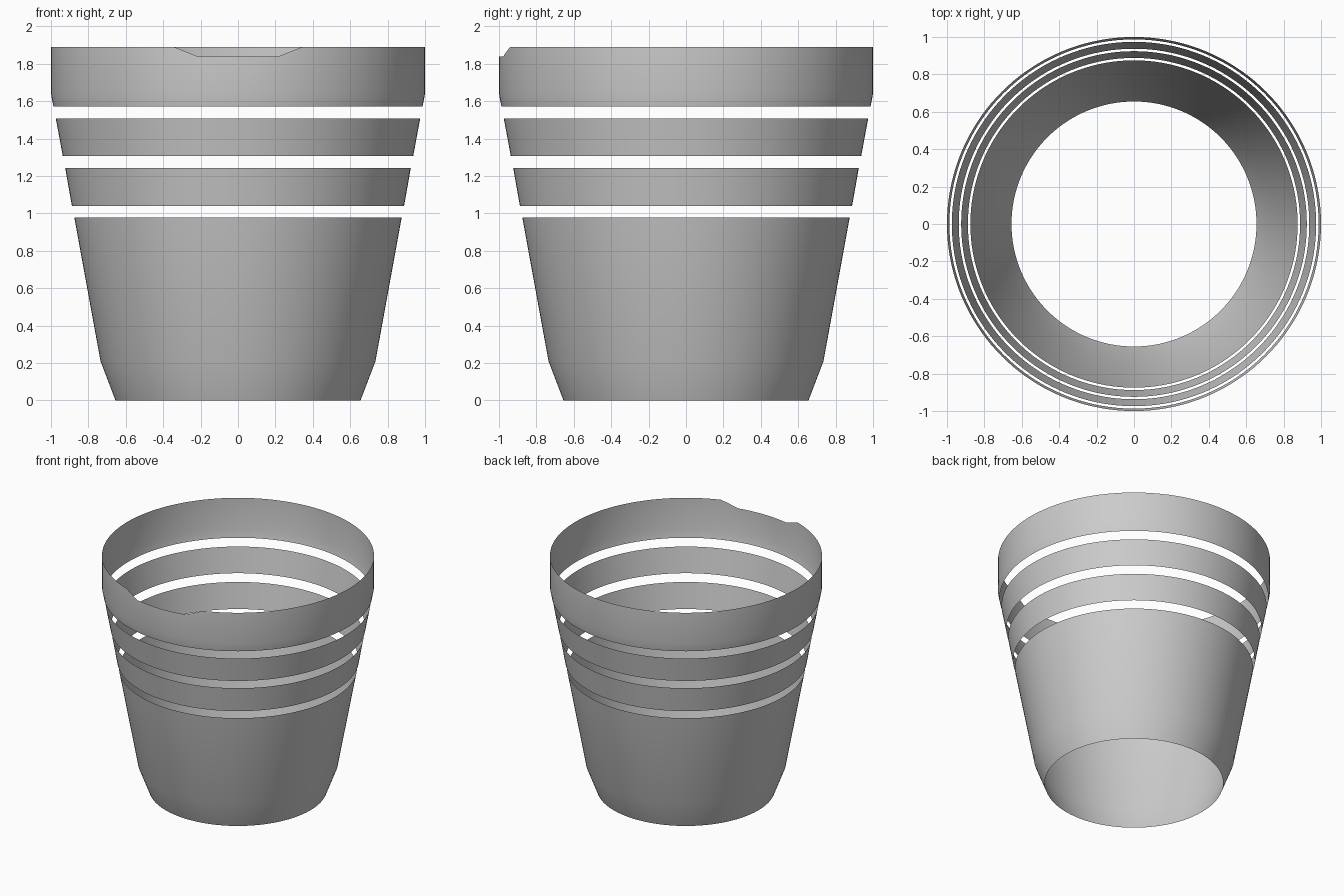
import bpy
import bmesh
from math import sin, cos, radians

if "Cube" in bpy.data.objects:
    bpy.data.objects.remove(bpy.data.objects["Cube"], do_unlink=True)

SEGMENTS = 144
NOTCH_OUTER, NOTCH_INNER, NOTCH_DEPTH = 20.0, 12.5, 0.05

# Plain grey for the whole shell
grey = bpy.data.materials.new("plain_grey")
grey.use_nodes = True
colour = (0.6, 0.6, 0.6, 1)
grey.diffuse_color = colour
grey.node_tree.nodes["Principled BSDF"].inputs["Base Color"].default_value = colour


def notch_drop(angle):
    """Depth of the shallow front notch at an angle from the front."""
    t = (NOTCH_OUTER - abs(angle)) / (NOTCH_OUTER - NOTCH_INNER)
    return NOTCH_DEPTH * min(max(t, 0), 1)


def lathe(name, profile, notched=False):
    """Spin a (radius, height) profile, listed bottom to top, into an open sheet."""
    bm = bmesh.new()
    rings = []
    for level, (r, z) in enumerate(profile):
        ring = []
        for i in range(SEGMENTS):
            angle = 360 * i / SEGMENTS
            if angle > 180:
                angle -= 360
            is_rim = notched and level == len(profile) - 1
            drop = notch_drop(angle) if is_rim else 0
            a = radians(angle)
            ring.append(bm.verts.new((r * sin(a), -r * cos(a), z - drop)))
        rings.append(ring)
    for low, high in zip(rings, rings[1:]):
        for i in range(SEGMENTS):
            j = (i + 1) % SEGMENTS
            face = bm.faces.new((low[i], low[j], high[j], high[i]))
            face.smooth = True
    mesh = bpy.data.meshes.new(name)
    bm.to_mesh(mesh)
    bm.free()
    mesh.materials.append(grey)
    obj = bpy.data.objects.new(name, mesh)
    bpy.context.collection.objects.link(obj)
    return obj


# Tapered body, open at the bottom, with a steeper foot
lathe("body", [(0.655, 0), (0.735, 0.21), (0.875, 0.977)])

# Two floating bands following the taper
lathe("lower_band", [(0.888, 1.04), (0.924, 1.243)])
lathe("upper_band", [(0.937, 1.308), (0.974, 1.507)])

# Upright rim with the notch at the front
lathe("rim", [(0.987, 1.572), (1.0, 1.64), (1.0, 1.89)], notched=True)
